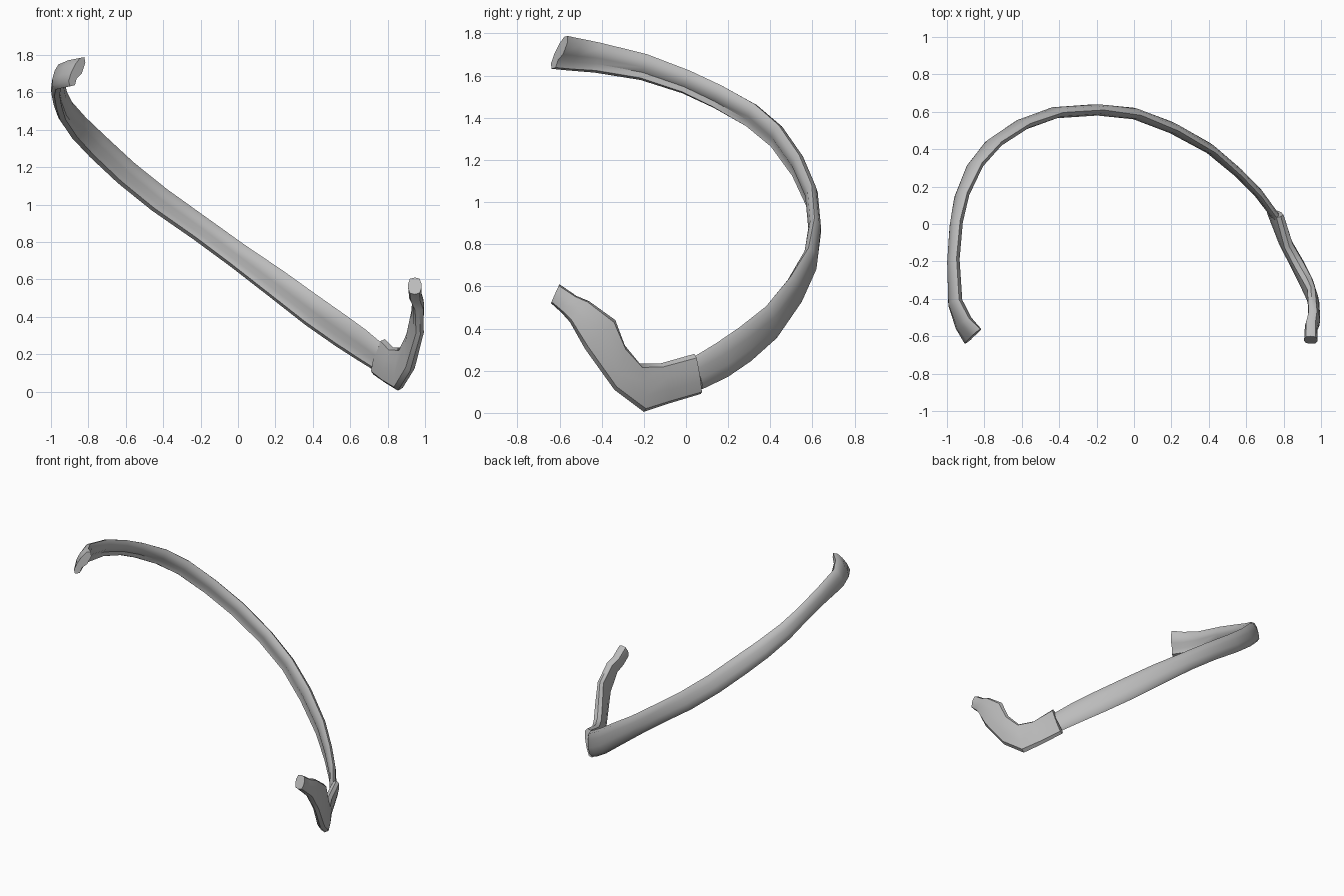
import bpy, bmesh
from math import cos, sin, radians
from mathutils import Vector

cube = bpy.data.objects.get("Cube")
if cube:
    bpy.data.objects.remove(cube)

# One plain grey bone colour
bone = bpy.data.materials.new("bone grey")
bone.use_nodes = True
colour = (0.5, 0.5, 0.5, 1)
bone.diffuse_color = colour
bone.node_tree.nodes["Principled BSDF"].inputs["Base Color"].default_value = colour

# Cross-sections as (outward, upward) factors
GROOVED = [(0, 1), (.7, .8), (1, .3), (1, -.3), (.7, -.8), (0, -1),
           (-.8, -.75), (-.5, -.35), (-1, .1), (-.7, .75)]
ROUNDED = [(0, 1), (.75, .85), (1, .3), (1, -.3), (.75, -.85), (0, -1),
           (-.75, -.85), (-1, -.3), (-1, .3), (-.75, .85)]


def tangents(points):
    """Direction of the path at every station."""
    last = len(points) - 1
    return [(points[min(i + 1, last)] - points[max(i - 1, 0)]).normalized()
            for i in range(last + 1)]


def loft(name, frames, section):
    """Skin rings of the section; each frame is centre, outward and upward half axes."""
    bm = bmesh.new()
    rings = [[bm.verts.new(c + out * a + up * b) for a, b in section]
             for c, out, up in frames]
    n = len(section)
    for r, s in zip(rings, rings[1:]):
        for i in range(n):
            j = (i + 1) % n
            bm.faces.new((r[i], r[j], s[j], s[i]))
    bm.faces.new(rings[0])
    bm.faces.new(rings[-1])
    bmesh.ops.recalc_face_normals(bm, faces=bm.faces)
    mesh = bpy.data.meshes.new(name)
    bm.to_mesh(mesh)
    bm.free()
    mesh.materials.append(bone)
    obj = bpy.data.objects.new(name, mesh)
    bpy.context.collection.objects.link(obj)
    bpy.ops.object.select_all(action='DESELECT')
    obj.select_set(True)
    bpy.context.view_layer.objects.active = obj
    bpy.ops.object.shade_smooth_by_angle(angle=radians(45))
    return obj


# Curved shaft: x, y, z, half width, half thickness, roll
shaft = [
    (-.86, -.6, 1.71, .095, .03, .6), (-.91, -.53, 1.7, .085, .035, .45),
    (-.955, -.42, 1.685, .075, .033, .3), (-.965, -.2, 1.64, .065, .03, .25),
    (-.95, 0, 1.57, .06, .03, .3), (-.92, .15, 1.5, .063, .03, .35),
    (-.85, .31, 1.41, .068, .03, .35), (-.75, .43, 1.31, .07, .03, .3),
    (-.6, .53, 1.17, .07, .03, .2), (-.42, .595, 1.025, .07, .03, .1),
    (-.2, .61, .87, .068, .03, 0), (0, .59, .725, .07, .03, 0),
    (.2, .515, .58, .08, .03, 0), (.4, .405, .43, .088, .027, 0),
    (.55, .28, .325, .09, .025, 0), (.66, .17, .25, .088, .024, 0),
    (.75, .05, .185, .08, .022, 0)]
centres = [Vector(s[:3]) for s in shaft]
frames = []
for s, c, t in zip(shaft, centres, tangents(centres)):
    width, thick, roll = s[3:]
    out = Vector((0, 0, 1)).cross(t).normalized()
    up = t.cross(out)
    frames.append((c, (out * cos(roll) + up * sin(roll)) * thick,
                   (up * cos(roll) - out * sin(roll)) * width))
loft("rib_shaft", frames, GROOVED)

# Bent neck and head: upper edge, lower edge, half thickness
neck = [
    ((.785, .04, .28), (.725, .07, .09), .028),
    ((.83, -.12, .235), (.79, -.08, .045), .032),
    ((.885, -.22, .235), (.855, -.2, .005), .035),
    ((.925, -.29, .32), (.92, -.34, .11), .034),
    ((.945, -.335, .44), (.975, -.48, .305), .028),
    ((.955, -.46, .53), (.97, -.55, .43), .03),
    ((.945, -.52, .555), (.95, -.59, .475), .033),
    ((.945, -.6, .61), (.945, -.64, .52), .035)]
edges = [(Vector(a), Vector(b), h) for a, b, h in neck]
centres = [(a + b) / 2 for a, b, h in edges]
frames = []
for (a, b, h), c, t in zip(edges, centres, tangents(centres)):
    up = (a - b) / 2
    frames.append((c, up.cross(t).normalized() * h, up))
loft("rib_neck_and_head", frames, ROUNDED)
